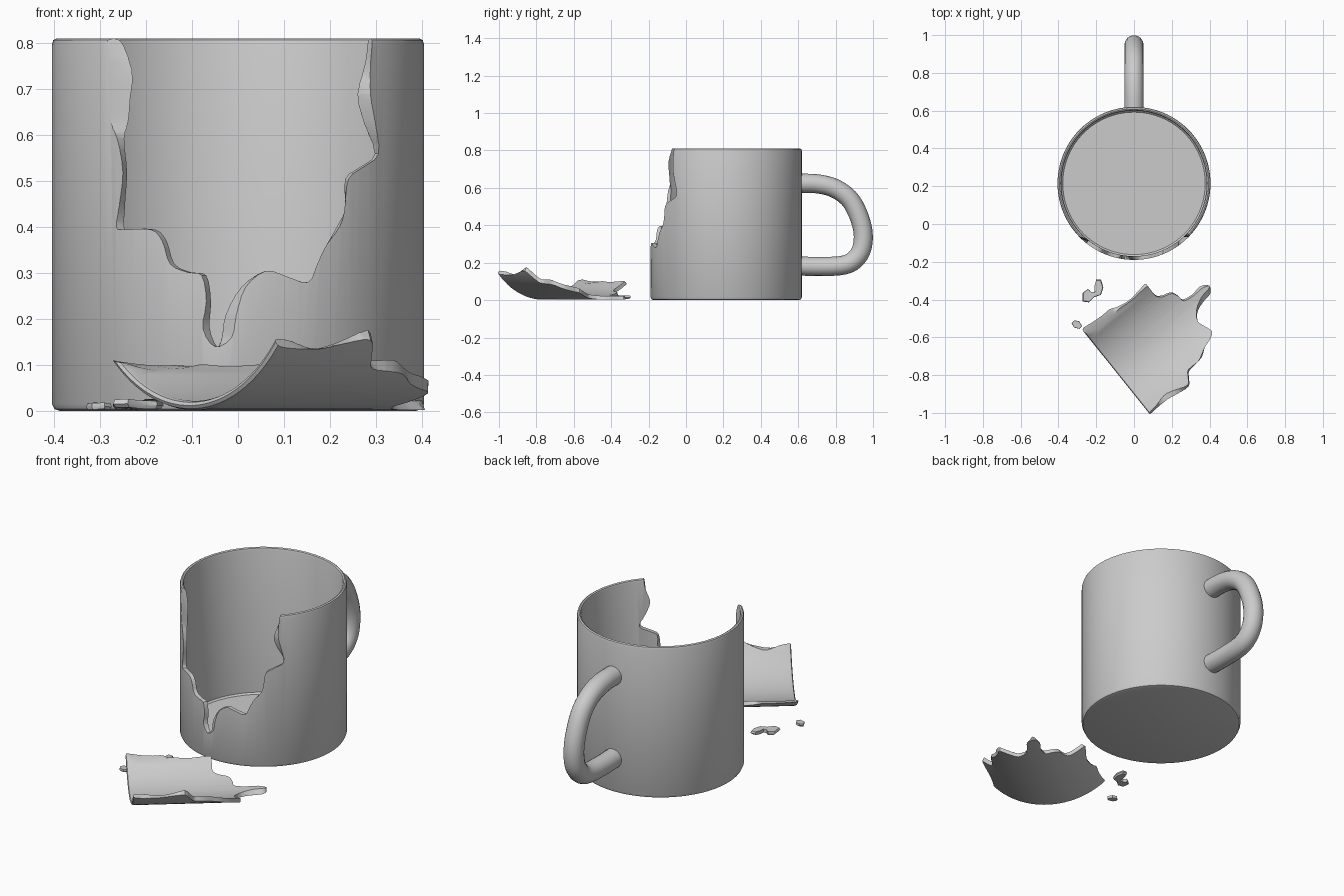
import bpy, bmesh
from math import asin, sin, cos, pi, radians
from mathutils import Matrix, Vector

if "Cube" in bpy.data.objects:
    bpy.data.objects.remove(bpy.data.objects["Cube"])

R_OUT, R_IN, K, CY, COLS = 0.405, 0.385, 0.4, 0.215, 96


def make_object(name, bm):
    bmesh.ops.recalc_face_normals(bm, faces=bm.faces)
    me = bpy.data.meshes.new(name)
    bm.to_mesh(me)
    bm.free()
    ob = bpy.data.objects.new(name, me)
    bpy.context.collection.objects.link(ob)
    return ob


def smooth(ob, angle=35):
    bpy.ops.object.select_all(action='DESELECT')
    ob.select_set(True)
    bpy.context.view_layer.objects.active = ob
    bpy.ops.object.shade_smooth_by_angle(angle=radians(angle))


def spline(pts, steps):
    """Catmull-Rom curve through the points."""
    p = [Vector(q) for q in pts]
    p = [2 * p[0] - p[1]] + p + [2 * p[-1] - p[-2]]
    out = []
    for a, b, c, d in zip(p, p[1:], p[2:], p[3:]):
        for i in range(steps):
            t = i / steps
            out.append(0.5 * (2*b + (c-a)*t + (2*a-5*b+4*c-d)*t*t + (3*b-a-3*c+d)*t**3))
    return out + [p[-2]]


def loft(bm, loops):
    """Bridge closed loops and cap both ends."""
    vs = [[bm.verts.new(c) for c in lp] for lp in loops]
    n = len(vs[0])
    for a, b in zip(vs, vs[1:]):
        for i in range(n):
            j = (i + 1) % n
            bm.faces.new((a[i], a[j], b[j], b[i]))
    bm.faces.new(vs[0][::-1])
    bm.faces.new(vs[-1])


# Unrolled mug: x = angle * K, y = radius, z = height
profile = [(0, 0), (.387, 0), (.399, .004), (.405, .016), (.405, .797), (.402, .807),
           (.395, .811), (.388, .807), (.385, .797), (.385, .038), (.377, .03), (0, .03)]
bm = bmesh.new()
loft(bm, [[(K * (2*pi*i/COLS - pi), r, z) for r, z in profile] for i in range(COLS + 1)])
flat = make_object("flat_mug", bm)

# Fracture outline: outer x, height, shift of the inner edge
crack = [(-.295, .83, .035), (-.285, .74, .06), (-.28, .68, .05), (-.28, .63, .045),
         (-.262, .59, .015), (-.25, .52, .008), (-.258, .45, .012), (-.265, .40, .018),
         (-.245, .395, .01), (-.19, .395, .01), (-.165, .37, .01), (-.148, .32, .01),
         (-.11, .302, .008), (-.08, .295, .012), (-.07, .24, .012), (-.078, .18, .018),
         (-.05, .14, .005), (-.01, .16, -.028), (0, .21, -.03), (.018, .27, -.012),
         (.06, .305, 0), (.10, .295, 0), (.15, .28, .005), (.17, .32, .012), (.19, .36, .005),
         (.22, .40, -.005), (.23, .44, .005), (.24, .505, -.006), (.27, .53, -.005),
         (.305, .56, -.006), (.30, .63, -.028), (.29, .69, -.032), (.288, .76, -.01),
         (.295, .83, -.01)]
edge = spline(crack, 3)
bm = bmesh.new()
loops = []
for radius, r_ref, use in ((.408, R_OUT, 0), (.382, R_IN, 1)):
    loops.append([(K * asin((x + use * dx) / r_ref), radius, z) for x, z, dx in edge])
loft(bm, loops)
cutter = make_object("crack_cutter", bm)
cutter.hide_render = True


def bent(name, operation):
    """Boolean the flat mug, then roll the result up into a cylinder."""
    mod = flat.modifiers.new("cut", 'BOOLEAN')
    mod.object, mod.operation, mod.solver = cutter, operation, 'EXACT'
    ev = flat.evaluated_get(bpy.context.evaluated_depsgraph_get())
    bm = bmesh.new()
    bm.from_mesh(ev.to_mesh())
    ev.to_mesh_clear()
    flat.modifiers.remove(mod)
    ends = [f for f in bm.faces if all(abs(v.co.x) > K * pi - 1e-4 for v in f.verts)]
    bmesh.ops.delete(bm, geom=ends, context='FACES_ONLY')
    for v in bm.verts:
        a, r, z = v.co.x / K, v.co.y, v.co.z
        v.co = (r * sin(a), -r * cos(a), z)
    bmesh.ops.remove_doubles(bm, verts=bm.verts, dist=1e-5)
    return make_object(name, bm)


# Broken mug body
body = bent("mug_body", 'DIFFERENCE')
body.data.transform(Matrix.Translation((0, CY, 0)))
smooth(body)

# Large shard lying on its outer side, rim towards the front left
shard = bent("large_shard", 'INTERSECT')
d = Vector((.78, .625, 0)).normalized()
x_axis, y_axis, z_axis = Vector((d.y, -d.x, 0)), Vector((0, 0, 1)), -d
turn = Matrix((x_axis, y_axis, z_axis)).transposed().to_4x4()
roll = Matrix.Rotation(radians(-2.5), 4, d)
if (roll @ x_axis).z < 0:
    roll.invert()
shard.data.transform(Matrix.Translation((-.105, -.77, R_OUT + .002)) @ roll @ turn
                     @ Matrix.Translation((0, 0, -.81)))
low = min(v.co.z for v in shard.data.vertices)
shard.data.transform(Matrix.Translation((0, 0, .002 - low)))
smooth(shard)


# Small chips on the ground
def chip(name, pts, height):
    bm = bmesh.new()
    cx = sum(p[0] for p in pts) / len(pts)
    cy = sum(p[1] for p in pts) / len(pts)
    loft(bm, [[(cx + (x-cx)*s, cy + (y-cy)*s, z + .006 * abs(y-cy) / .06) for x, y in pts]
              for s, z in ((.88, .002), (1, height * .5), (.93, height))])
    smooth(make_object(name, bm))


chip("curved_chip", [(-.2, -.295), (-.175, -.295), (-.162, -.335), (-.175, -.375), (-.21, -.387),
                     (-.24, -.415), (-.272, -.41), (-.272, -.365), (-.245, -.345),
                     (-.228, -.36), (-.207, -.36), (-.208, -.325)], .02)
chip("tiny_chip", [(-.33, -.525), (-.315, -.51), (-.29, -.515), (-.275, -.54),
                   (-.29, -.555), (-.318, -.548)], .016)

# Handle: tube along a D-shaped path
path = spline([(.608, .625), (.70, .622), (.79, .60), (.87, .545), (.92, .46), (.947, .36),
               (.938, .27), (.895, .21), (.83, .185), (.72, .18), (.608, .182)], 5)
cu = bpy.data.curves.new("handle", 'CURVE')
cu.dimensions = '3D'
cu.bevel_depth = .051
cu.bevel_resolution = 6
cu.use_fill_caps = True
sp = cu.splines.new('POLY')
sp.points.add(len(path) - 1)
for pt, p in zip(sp.points, path):
    pt.co = (0, p[0], p[1], 1)
handle = bpy.data.objects.new("handle", cu)
bpy.context.collection.objects.link(handle)

# Remove the construction helpers
for helper in (flat, cutter):
    bpy.data.objects.remove(helper)
